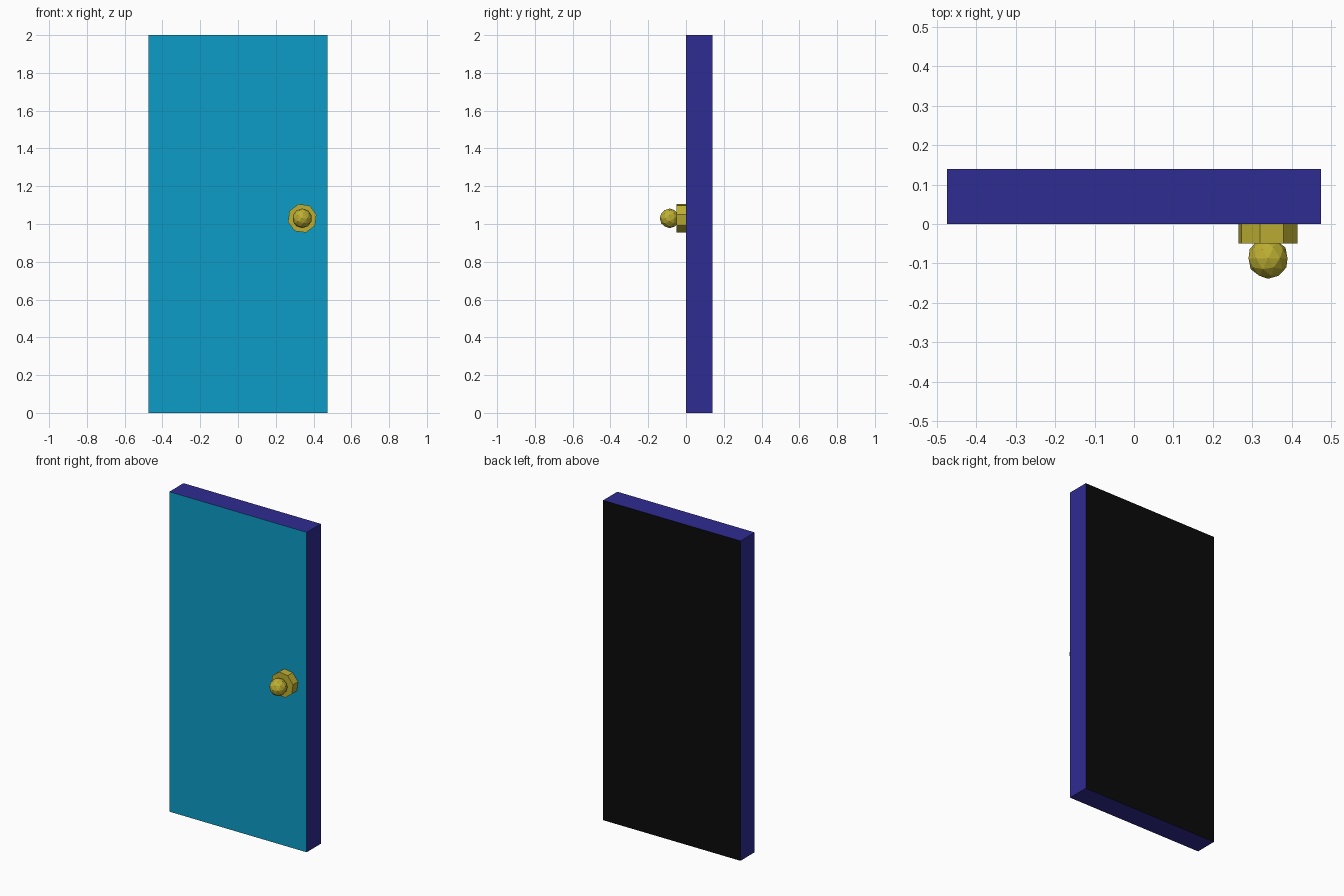
import bpy, bmesh, math
from mathutils import Matrix

if "Cube" in bpy.data.objects:
    bpy.data.objects.remove(bpy.data.objects["Cube"])


def material(name, rgb):
    m = bpy.data.materials.new(name)
    m.diffuse_color = (*rgb, 1)
    m.use_nodes = True
    m.node_tree.nodes["Principled BSDF"].inputs["Base Color"].default_value = m.diffuse_color
    return m


def add_object(name, bm, *mats):
    mesh = bpy.data.meshes.new(name)
    bm.to_mesh(mesh)
    bm.free()
    for m in mats:
        mesh.materials.append(m)
    obj = bpy.data.objects.new(name, mesh)
    bpy.context.collection.objects.link(obj)
    return obj


cyan = material("front_cyan", (0.004, 0.335, 0.57))
navy = material("edge_blue", (0.028, 0.025, 0.29))
black = material("back_black", (0.003, 0.003, 0.003))
gold = material("gold", (0.51, 0.43, 0.033))

KNOB_X, KNOB_Z = 0.34, 1.03

# Door slab: cyan front, blue edges, black back
bm = bmesh.new()
bmesh.ops.create_cube(bm, size=1, matrix=Matrix.Translation((0, 0.07, 1))
                      @ Matrix.Diagonal((0.95, 0.14, 2, 1)))
bm.normal_update()
for f in bm.faces:
    f.material_index = 0 if f.normal.y < -0.5 else 2 if f.normal.y > 0.5 else 1
add_object("door_slab", bm, cyan, navy, black)

# Octagonal plate behind the knob
bm = bmesh.new()
bmesh.ops.create_cone(bm, cap_ends=True, segments=8, radius1=0.078, radius2=0.078, depth=0.05,
                      matrix=Matrix.Translation((KNOB_X, -0.025, KNOB_Z))
                      @ Matrix.Rotation(math.radians(90), 4, 'X')
                      @ Matrix.Rotation(math.radians(15), 4, 'Z'))
add_object("knob_plate", bm, gold)

# Faceted ball knob
bm = bmesh.new()
bmesh.ops.create_icosphere(bm, subdivisions=2, radius=0.052,
                           matrix=Matrix.Translation((KNOB_X, -0.087, KNOB_Z))
                           @ Matrix.Rotation(math.radians(90), 4, 'X'))
add_object("door_knob", bm, gold)
